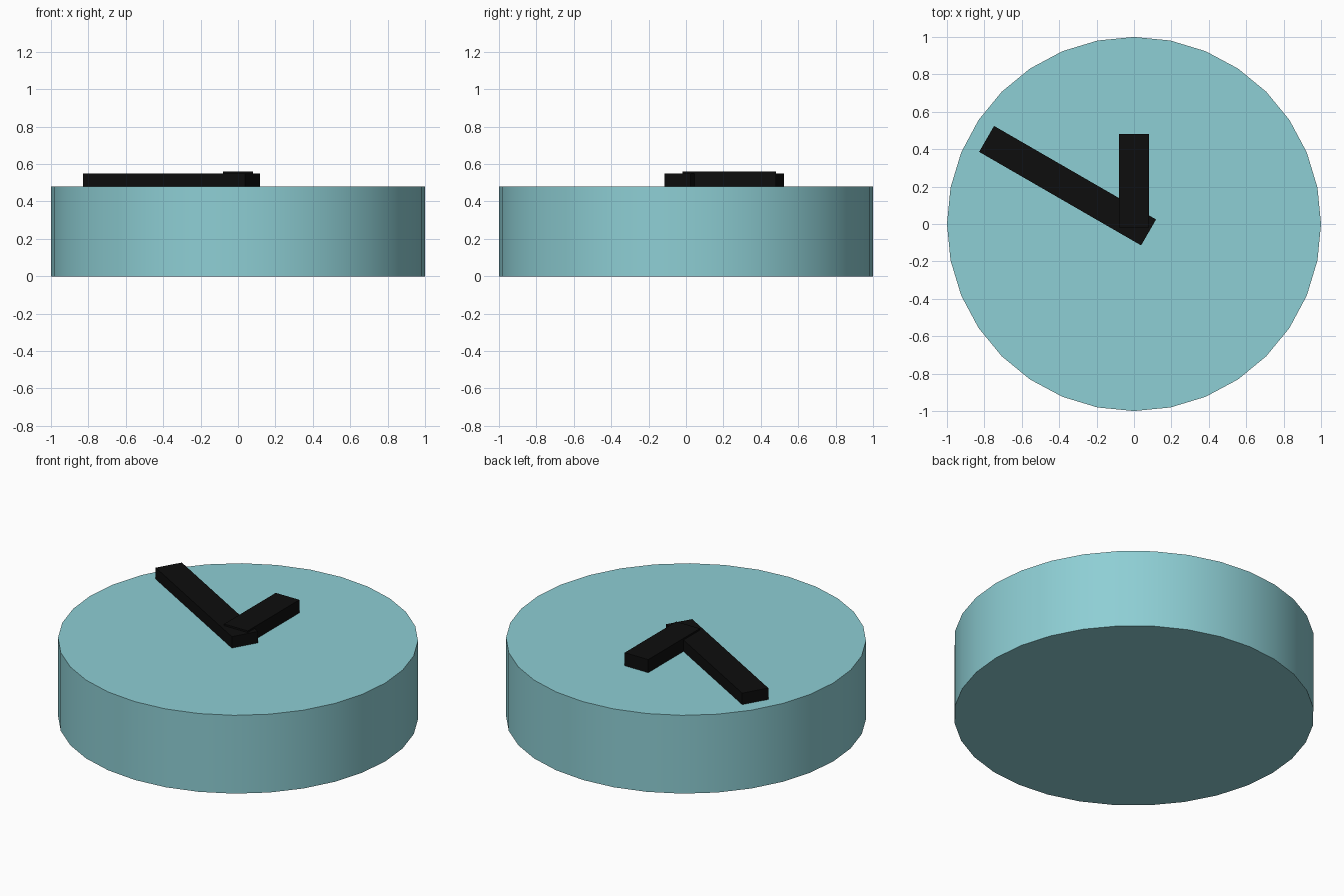
import bpy, math
from mathutils import Vector

if "Cube" in bpy.data.objects:
    bpy.data.objects.remove(bpy.data.objects["Cube"])


def material(name, rgb):
    m = bpy.data.materials.new(name)
    m.diffuse_color = (*rgb, 1)
    m.use_nodes = True
    m.node_tree.nodes["Principled BSDF"].inputs["Base Color"].default_value = m.diffuse_color
    return m


teal = material("teal", (0.27, 0.62, 0.66))
black = material("black", (0.004, 0.004, 0.004))
FACE = 0.48  # height of the clock face

# Round clock body
bpy.ops.mesh.primitive_cylinder_add(vertices=32, radius=1, depth=FACE,
                                    location=(0, 0, FACE / 2))
body = bpy.context.object
body.name = "clock_body"
body.data.materials.append(teal)
bpy.ops.object.shade_smooth_by_angle(angle=math.radians(30))


def hand(name, start, end, top, angle):
    """Flat bar pointing along angle, from start to end measured from the centre."""
    bottom = FACE - 0.01
    d = Vector((math.cos(angle), math.sin(angle), 0)) * (start + end) / 2
    bpy.ops.mesh.primitive_cube_add(size=1, location=(d.x, d.y, (top + bottom) / 2),
                                    rotation=(0, 0, angle))
    o = bpy.context.object
    o.name = name
    o.scale = (end - start, 0.16, top - bottom)
    bpy.ops.object.transform_apply(location=False, rotation=False, scale=True)
    o.data.materials.append(black)


# Clock hands
hand("hour_hand", -0.02, 0.48, 0.56, math.radians(90))
hand("minute_hand", -0.09, 0.91, 0.55, math.radians(150))
